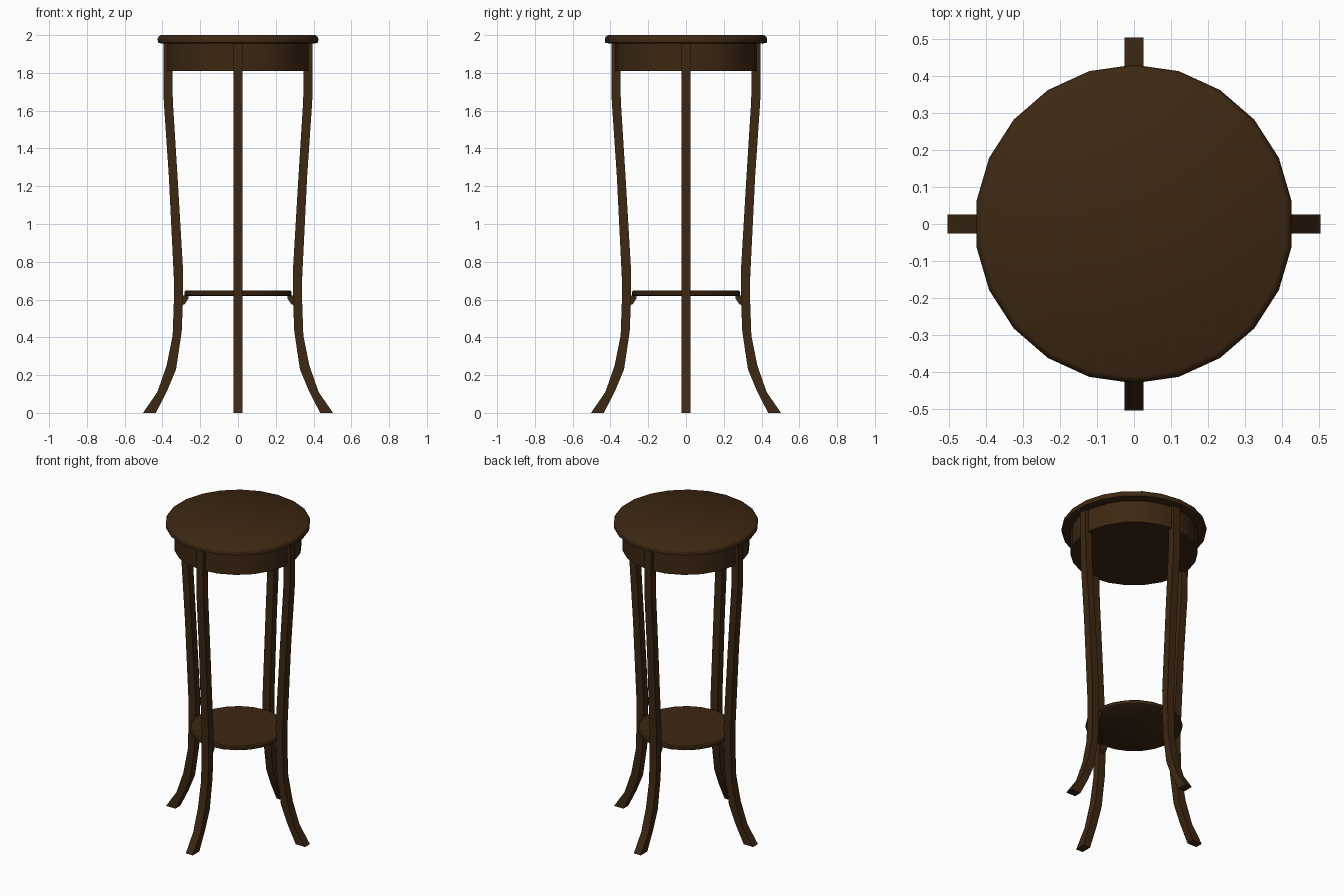
import bpy, bmesh, math
from mathutils import Matrix

if "Cube" in bpy.data.objects:
    bpy.data.objects.remove(bpy.data.objects["Cube"])

wood = bpy.data.materials.new("dark brown wood")
wood.diffuse_color = (0.047, 0.021, 0.006, 1)
wood.use_nodes = True
wood.node_tree.nodes["Principled BSDF"].inputs["Base Color"].default_value = wood.diffuse_color


def finish(name, bm, angle=40):
    bmesh.ops.recalc_face_normals(bm, faces=bm.faces)
    me = bpy.data.meshes.new(name)
    bm.to_mesh(me)
    bm.free()
    me.materials.append(wood)
    ob = bpy.data.objects.new(name, me)
    bpy.context.collection.objects.link(ob)
    bpy.ops.object.select_all(action='DESELECT')
    ob.select_set(True)
    bpy.context.view_layer.objects.active = ob
    bpy.ops.object.shade_smooth_by_angle(angle=math.radians(angle))
    return ob


def turned(name, profile, sides):
    """Closed solid of revolution from (radius, z) points, bottom to top."""
    bm = bmesh.new()
    rings = []
    for r, z in profile:
        rings.append([bm.verts.new((r * math.cos(2 * math.pi * (i + 0.5) / sides),
                                    r * math.sin(2 * math.pi * (i + 0.5) / sides), z))
                      for i in range(sides)])
    for a, b in zip(rings, rings[1:]):
        for i in range(sides):
            j = (i + 1) % sides
            bm.faces.new((a[i], a[j], b[j], b[i]))
    bm.faces.new(rings[0][::-1])
    bm.faces.new(rings[-1])
    return finish(name, bm)


def sweep(name, sections, half, turn):
    """Strip of rectangular sections (inner x, inner z, outer x, outer z)."""
    bm = bmesh.new()
    rings = [[bm.verts.new(p) for p in ((xi, -half, zi), (xo, -half, zo),
                                        (xo, half, zo), (xi, half, zi))]
             for xi, zi, xo, zo in sections]
    for a, b in zip(rings, rings[1:]):
        for i in range(4):
            j = (i + 1) % 4
            bm.faces.new((a[i], a[j], b[j], b[i]))
    bm.faces.new(rings[0][::-1])
    bm.faces.new(rings[-1])
    bmesh.ops.rotate(bm, verts=bm.verts, cent=(0, 0, 0),
                     matrix=Matrix.Rotation(turn, 3, 'Z'))
    return finish(name, bm)


# Round top with softened rim, apron beneath it, and lower shelf
turned("table_top", [(0.405, 1.955), (0.428, 1.96), (0.43, 1.98),
                     (0.425, 1.992), (0.413, 2.0)], 22)
turned("apron", [(0.377, 1.81), (0.377, 1.957)], 22)
turned("lower_shelf", [(0.278, 0.618), (0.287, 0.624), (0.287, 0.64), (0.28, 0.647)], 22)

# Four curved legs with flared feet, and a small bracket under the shelf at each
leg = [(0.435, 0.0, 0.503, 0.0), (0.376, 0.115, 0.427, 0.11),
       (0.328, 0.23, 0.378, 0.25), (0.298, 0.43, 0.346, 0.41),
       (0.292, 0.58, 0.34, 0.58), (0.290, 0.74, 0.34, 0.72),
       (0.320, 1.25, 0.366, 1.25), (0.345, 1.65, 0.393, 1.65),
       (0.348, 1.81, 0.395, 1.81), (0.348, 1.957, 0.395, 1.957)]
bracket = [(0.283, 0.575, 0.297, 0.57), (0.262, 0.605, 0.297, 0.605),
           (0.262, 0.622, 0.297, 0.622)]
for i, side in enumerate(("right", "back", "left", "front")):
    sweep(side + "_leg", leg, 0.025, i * math.pi / 2)
    sweep(side + "_shelf_bracket", bracket, 0.015, i * math.pi / 2)
